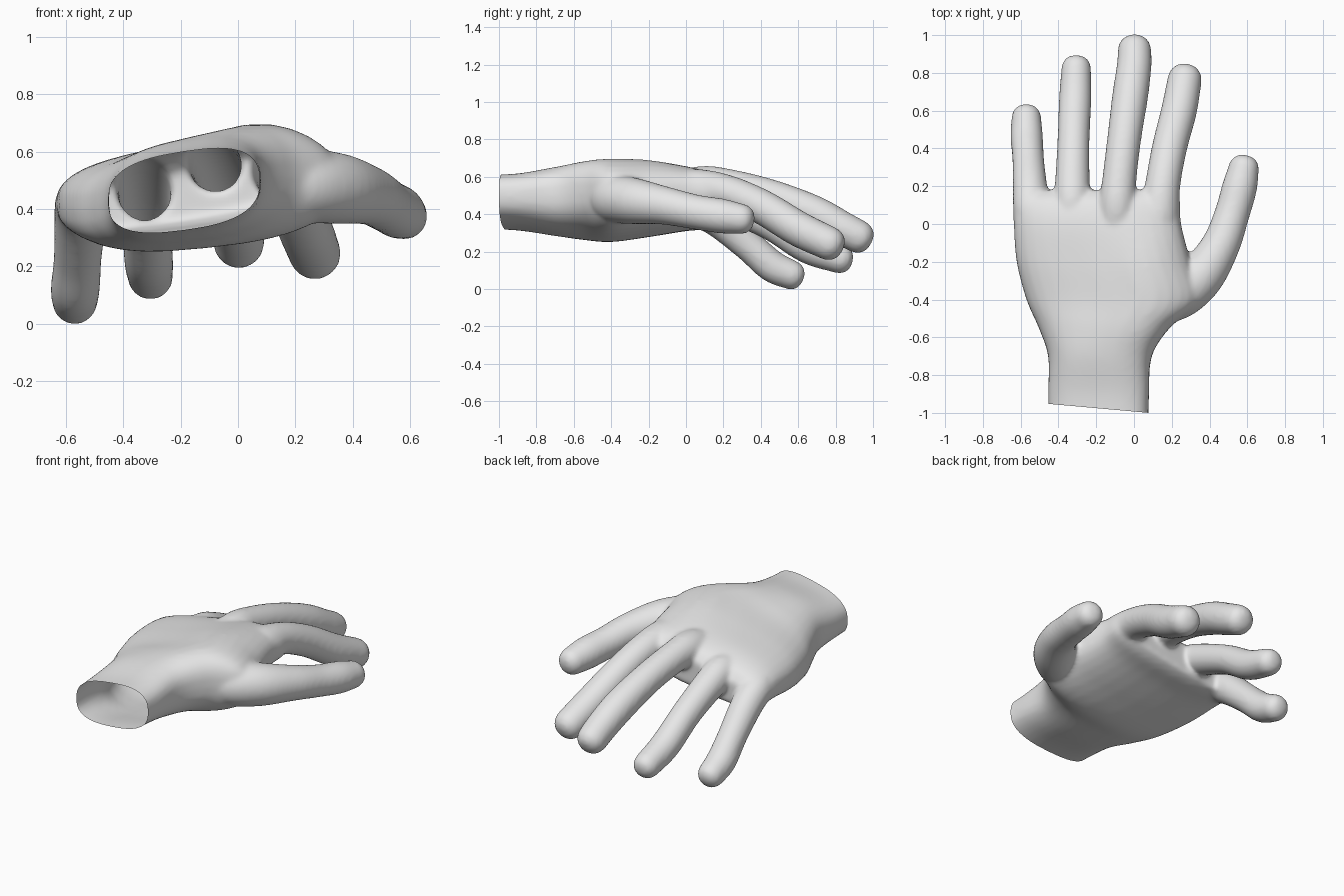
import bpy, bmesh, math
from mathutils import Vector

if "Cube" in bpy.data.objects:
    bpy.data.objects.remove(bpy.data.objects["Cube"])

SEG = 32


def spline(keys, steps=6):
    """Smooth Catmull-Rom interpolation through rows of numbers."""
    rows = [Vector(k) for k in keys]
    pts = [rows[0] * 2 - rows[1]] + rows + [rows[-1] * 2 - rows[-2]]
    out = []
    for i in range(1, len(pts) - 2):
        a, b, c, d = pts[i - 1:i + 3]
        for s in range(steps):
            t = s / steps
            out.append(0.5 * (2 * b + (c - a) * t + (2 * a - 5 * b + 4 * c - d) * t * t
                              + (3 * b - a - 3 * c + d) * t ** 3))
    return out + [rows[-1]]


def loft(bm, rings):
    """Skin a list of rings and close both ends."""
    loops = [[bm.verts.new(p) for p in r] for r in rings]
    for a, b in zip(loops, loops[1:]):
        for i in range(SEG):
            j = (i + 1) % SEG
            bm.faces.new((a[i], a[j], b[j], b[i]))
    bm.faces.new(loops[0][::-1])
    bm.faces.new(loops[-1])


def power(v, n):
    return math.copysign(abs(v) ** n, v)


def palm_ring(y, xl, xr, zl, zr, h, hump):
    """Rounded, tilted cross-section with a raised back above the index side."""
    ring = []
    for i in range(SEG):
        a = math.tau * i / SEG
        t, s = power(math.cos(a), 0.75), power(math.sin(a), 0.75)
        x = (xl + xr) / 2 + t * (xr - xl) / 2
        z = zl + (zr - zl) * (t + 1) / 2 + h * s
        z += hump * max(s, 0) * math.exp(-((x - 0.09) / 0.26) ** 2)
        ring.append((x, y, z))
    return ring


def digit(bm, keys):
    """Tapered tube with a blunt rounded tip; keys are x, y, z, radius."""
    rows = spline(keys)
    path = [(Vector(r[:3]), r[3]) for r in rows]
    tip, rad = path[-1]
    ahead = (tip - path[-2][0]).normalized()
    for k in range(1, 7):
        a = math.pi / 2 * k / 6.3
        path.append((tip + ahead * rad * 0.92 * math.sin(a), rad * math.cos(a) ** 0.75))
    rings = []
    for i, (p, r) in enumerate(path):
        d = (path[min(i + 1, len(path) - 1)][0] - path[max(i - 1, 0)][0]).normalized()
        u = d.cross(Vector((0, 0, 1))).normalized()
        v = u.cross(d)
        rings.append([p + (u * math.cos(math.tau * s / SEG) + v * math.sin(math.tau * s / SEG)) * r
                      for s in range(SEG)])
    loft(bm, rings)


bm = bmesh.new()

# wrist and palm: y, left x, right x, left z, right z, half height, hump
loft(bm, [palm_ring(*k) for k in spline([
    (-1.10, -0.455, 0.075, 0.425, 0.495, 0.132, 0.010),
    (-0.90, -0.455, 0.080, 0.425, 0.495, 0.140, 0.010),
    (-0.70, -0.455, 0.095, 0.425, 0.500, 0.172, 0.010),
    (-0.55, -0.505, 0.190, 0.405, 0.510, 0.182, 0.030),
    (-0.40, -0.570, 0.350, 0.397, 0.490, 0.182, 0.060),
    (-0.20, -0.622, 0.300, 0.407, 0.500, 0.165, 0.060),
    (0.00, -0.637, 0.250, 0.415, 0.520, 0.143, 0.030),
    (0.12, -0.637, 0.245, 0.400, 0.515, 0.120, 0.025),
    (0.18, -0.620, 0.220, 0.370, 0.510, 0.080, 0.020)])])

# little finger
digit(bm, [(-0.51, -0.08, 0.42, 0.08), (-0.543, 0.06, 0.42, 0.093), (-0.55, 0.18, 0.36, 0.092),
           (-0.56, 0.34, 0.225, 0.084), (-0.568, 0.46, 0.12, 0.086), (-0.57, 0.56, 0.074, 0.079)])
# ring finger
digit(bm, [(-0.32, -0.05, 0.46, 0.09), (-0.325, 0.10, 0.48, 0.098), (-0.326, 0.22, 0.45, 0.092),
           (-0.32, 0.45, 0.345, 0.085), (-0.312, 0.65, 0.22, 0.086), (-0.306, 0.82, 0.160, 0.079)])
# middle finger
digit(bm, [(-0.09, -0.10, 0.51, 0.10), (-0.088, 0.08, 0.555, 0.10), (-0.079, 0.22, 0.55, 0.091),
           (-0.052, 0.45, 0.495, 0.09), (-0.02, 0.68, 0.405, 0.095), (0.0, 0.83, 0.325, 0.092),
           (0.003, 0.918, 0.280, 0.089)])
# index finger
digit(bm, [(0.10, -0.18, 0.50, 0.10), (0.13, 0.02, 0.53, 0.110), (0.151, 0.20, 0.52, 0.094),
           (0.187, 0.40, 0.44, 0.093), (0.238, 0.60, 0.32, 0.095), (0.268, 0.762, 0.243, 0.091)])
# thumb
digit(bm, [(0.02, -0.38, 0.48, 0.09), (0.19, -0.395, 0.48, 0.125), (0.34, -0.29, 0.47, 0.125),
           (0.455, -0.12, 0.445, 0.103), (0.518, 0.05, 0.41, 0.093), (0.558, 0.19, 0.388, 0.093),
           (0.580, 0.29, 0.373, 0.082)])

bmesh.ops.recalc_face_normals(bm, faces=bm.faces)
mesh = bpy.data.meshes.new("hand")
bm.to_mesh(mesh)
bm.free()
hand = bpy.data.objects.new("hand", mesh)
bpy.context.collection.objects.link(hand)

# fuse the parts into one skin and soften the joins
fuse = hand.modifiers.new("fuse", 'REMESH')
fuse.mode = 'VOXEL'
fuse.voxel_size = 0.013
soften = hand.modifiers.new("soften", 'SMOOTH')
soften.factor = 0.5
soften.iterations = 10
skin = bpy.data.meshes.new_from_object(hand.evaluated_get(bpy.context.evaluated_depsgraph_get()))
hand.modifiers.clear()
hand.data = skin

# slanted open cut at the wrist
bm = bmesh.new()
bm.from_mesh(skin)
bmesh.ops.bisect_plane(bm, geom=bm.verts[:] + bm.edges[:] + bm.faces[:],
                       plane_co=(0.08, -1.0, 0.45), plane_no=(-0.09, -1.0, 0.0), clear_outer=True)
low = min(v.co.z for v in bm.verts)
for v in bm.verts:
    v.co.z -= low
bm.to_mesh(skin)
bm.free()

grey = bpy.data.materials.new("light grey")
grey.diffuse_color = (0.8, 0.8, 0.8, 1)
grey.use_nodes = True
grey.node_tree.nodes["Principled BSDF"].inputs["Base Color"].default_value = grey.diffuse_color
skin.materials.clear()
skin.materials.append(grey)

bpy.context.view_layer.objects.active = hand
hand.select_set(True)
bpy.ops.object.shade_smooth_by_angle(angle=math.radians(60))
